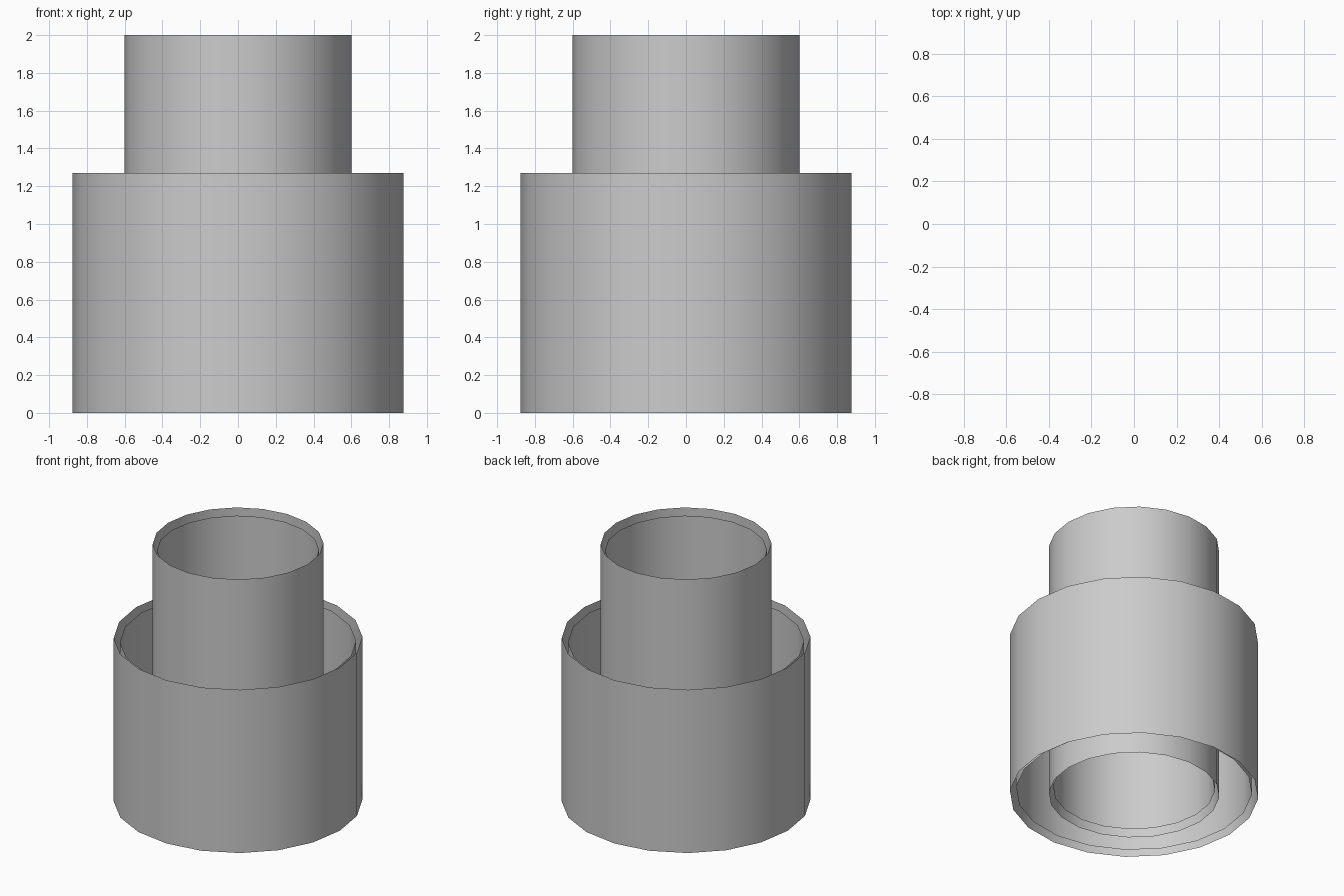
import bpy

if "Cube" in bpy.data.objects:
    bpy.data.objects.remove(bpy.data.objects["Cube"])

SIDES = 20
INNER_SCALE = 0.95  # the lining is the outer shell shrunk about its centre


def open_tube(name, radius, height, mid_z):
    """Open-ended, single-surface cylinder standing around mid_z."""
    bpy.ops.mesh.primitive_cylinder_add(
        vertices=SIDES, radius=radius, depth=height,
        end_fill_type='NOTHING', location=(0, 0, mid_z))
    tube = bpy.context.object
    tube.name = name
    bpy.ops.object.shade_smooth_by_angle()
    return tube


def double_wall(name, radius, height):
    """Outer shell plus a slightly smaller inner lining, with no rim between."""
    mid = height / 2
    open_tube(name + "_outer_wall", radius, height, mid)
    lining = open_tube(name + "_inner_wall", radius * INNER_SCALE,
                       height * INNER_SCALE, mid)
    lining.data.flip_normals()


# Wide, low sleeve
double_wall("wide_sleeve", 0.877, 1.27)

# Narrow, tall tube running through the sleeve
double_wall("narrow_tube", 0.602, 2.0)
